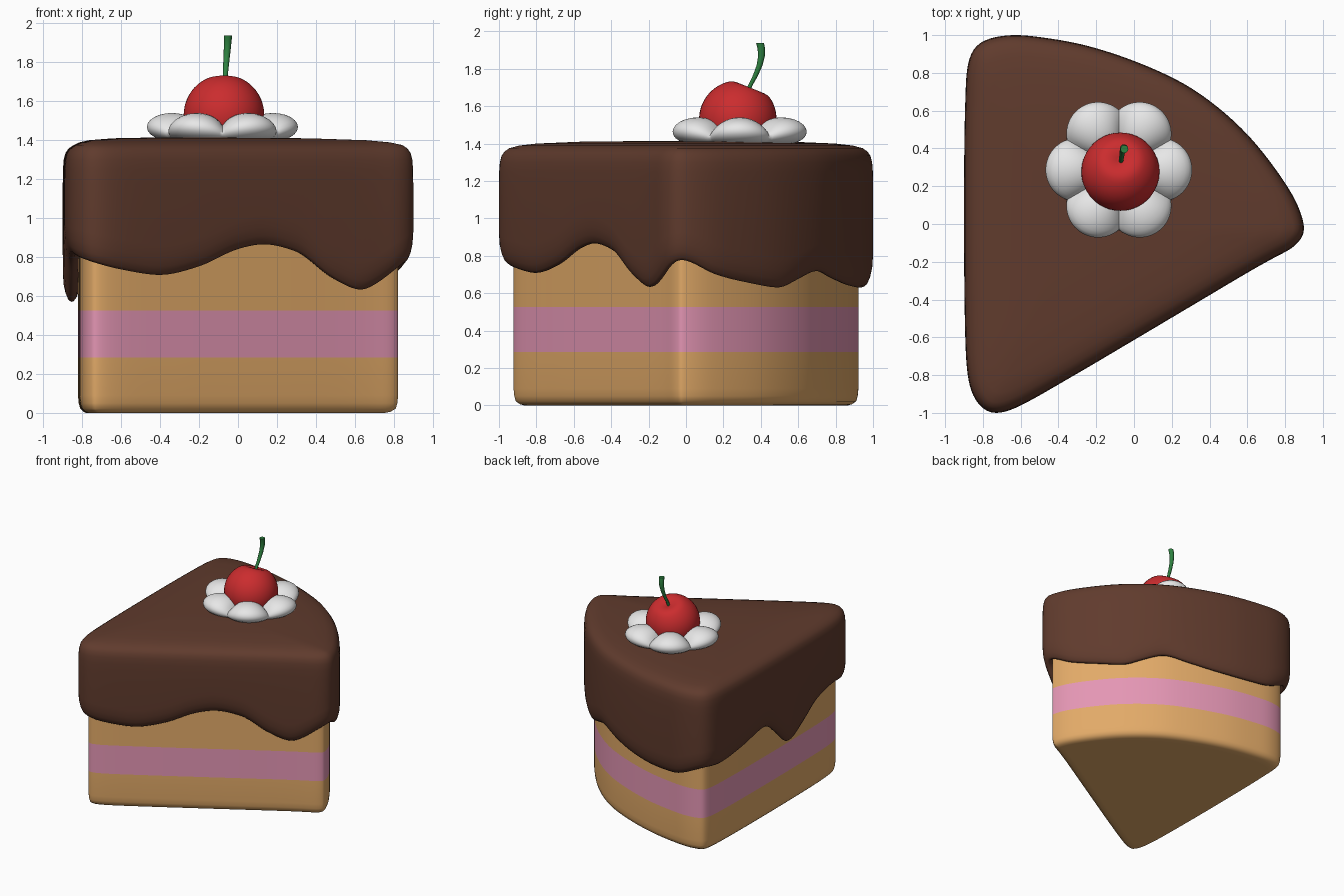
import bpy, bmesh, math
from mathutils import Vector, Matrix

if "Cube" in bpy.data.objects:
    bpy.data.objects.remove(bpy.data.objects["Cube"])


def material(name, r, g, b):
    lin = [((c / 255 + 0.055) / 1.055) ** 2.4 for c in (r, g, b)]
    m = bpy.data.materials.new(name)
    m.diffuse_color = (*lin, 1)
    m.use_nodes = True
    m.node_tree.nodes["Principled BSDF"].inputs["Base Color"].default_value = m.diffuse_color
    return m


chocolate = material("chocolate", 96, 59, 45)
sponge = material("sponge", 226, 170, 104)
pink = material("pink_filling", 228, 150, 180)
white = material("cream_white", 232, 232, 232)
red = material("cherry_red", 203, 44, 46)
green = material("stem_green", 46, 130, 64)


def finish(name, bm, mats, angle=60):
    bmesh.ops.recalc_face_normals(bm, faces=bm.faces)
    me = bpy.data.meshes.new(name)
    bm.to_mesh(me)
    bm.free()
    ob = bpy.data.objects.new(name, me)
    bpy.context.collection.objects.link(ob)
    for m in mats:
        me.materials.append(m)
    bpy.ops.object.select_all(action='DESELECT')
    ob.select_set(True)
    bpy.context.view_layer.objects.active = ob
    bpy.ops.object.shade_smooth_by_angle(angle=math.radians(angle))
    return ob


def loft(rings, cap_start=True, cap_end=True, loop=False):
    """Skin a row of equal closed rings."""
    bm = bmesh.new()
    vs = [[bm.verts.new(p) for p in ring] for ring in rings]
    n = len(vs[0])
    for a, b in zip(vs, vs[1:] + vs[:1] if loop else vs[1:]):
        for i in range(n):
            j = (i + 1) % n
            bm.faces.new((a[i], a[j], b[j], b[i]))
    if cap_start:
        bm.faces.new(vs[0])
    if cap_end:
        bm.faces.new(vs[-1])
    return bm


# Rounded wedge outline seen from above, counterclockwise
CORNERS = [(-.73, -.998), (-.6, -.955), (-.3, -.785), (0, -.608), (.3, -.43), (.6, -.252),
           (.75, -.168), (.825, -.13), (.875, -.085), (.9, -.015), (.825, .175), (.605, .468),
           (.345, .692), (.08, .832), (-.23, .94), (-.5, .991), (-.68, 1.0), (-.825, .957),
           (-.88, .85), (-.894, .65), (-.9, .3), (-.9, -.2), (-.894, -.6), (-.882, -.79),
           (-.855, -.9), (-.8, -.975)]


def catmull(a, b, c, d, t):
    return 0.5 * (2 * b + (c - a) * t + (2 * a - 5 * b + 4 * c - d) * t * t
                  + (3 * b - a - 3 * c + d) * t ** 3)


def make_outline(n):
    p = [Vector(c) for c in CORNERS]
    k = len(p)
    fine = [catmull(p[i - 1], p[i], p[(i + 1) % k], p[(i + 2) % k], t / 20)
            for i in range(k) for t in range(20)]
    fine.append(fine[0])
    dist = [0]
    for a, b in zip(fine, fine[1:]):
        dist.append(dist[-1] + (b - a).length)
    out, j = [], 0
    for i in range(n):
        s = dist[-1] * i / n
        while dist[j + 1] < s:
            j += 1
        out.append(fine[j].lerp(fine[j + 1], (s - dist[j]) / (dist[j + 1] - dist[j])))
    for _ in range(3):
        out = [out[i] * .5 + (out[i - 1] + out[(i + 1) % n]) * .25 for i in range(n)]
    xs, ys = [q.x for q in out], [q.y for q in out]
    return [Vector((-.9 + 1.8 * (q.x - min(xs)) / (max(xs) - min(xs)),
                    -1 + 2 * (q.y - min(ys)) / (max(ys) - min(ys)))) for q in out]


N = 220
outline = make_outline(N)
inward = []
for i in range(N):
    t = (outline[(i + 1) % N] - outline[i - 1]).normalized()
    inward.append(Vector((-t.y, t.x)))
for _ in range(3):
    inward = [(inward[i] * 2 + inward[i - 1] + inward[(i + 1) % N]).normalized()
              for i in range(N)]


def ring(inset, z, scale=1.0):
    """Outline moved inward; z is a number or one height per point."""
    mid = Vector((-.35, 0))
    res = []
    for i in range(N):
        p = mid + (outline[i] + inward[i] * inset - mid) * scale
        res.append((p.x, p.y, z[i] if isinstance(z, list) else z))
    return res


# Cake body with a pink filling band
bm = loft([ring(.1, 0, .9), ring(.1, 0, .96), ring(.1, .006, .985), ring(.09, .022),
           ring(.082, .05), ring(.078, .09), ring(.078, .285), ring(.078, .525),
           ring(.078, 1.25)])
for f in bm.faces:
    f.material_index = 1 if .285 < f.calc_center_median().z < .525 else 0
finish("cake_slice", bm, [sponge, pink])

# Height of the dripping icing edge along its lowest line: x, y, z
DRIPS = [(-.74, -.95, .775), (-.6, -.92, .735), (-.4, -.815, .708), (-.2, -.69, .75),
         (0, -.57, .845), (.125, -.495, .867), (.3, -.39, .83), (.5, -.285, .69),
         (.64, -.21, .63), (.75, -.14, .68), (.82, -.09, .75), (.86, -.015, .78),
         (.8, .16, .70), (.69, .34, .66), (.54, .51, .63), (.43, .61, .67),
         (.27, .71, .72), (.1, .8, .68), (-.17, .89, .64), (-.35, .94, .63),
         (-.55, .955, .635), (-.81, .9, .73), (-.86, .75, .72), (-.86, .5, .75),
         (-.86, .19, .81), (-.86, .03, .71), (-.86, -.12, .565), (-.86, -.33, .66),
         (-.86, -.53, .78), (-.85, -.75, .82), (-.81, -.88, .80)]
edge = [outline[i] + inward[i] * .042 for i in range(N)]
keys = sorted((min(range(N), key=lambda i: (edge[i] - Vector((x, y))).length), z)
              for x, y, z in DRIPS)
m = len(keys)
spans = [(keys[(k + 1) % m][0] - keys[k][0]) % N for k in range(m)]
steps = [(keys[(k + 1) % m][1] - keys[k][1]) / spans[k] for k in range(m)]
slopes = [2 * a * b / (a + b) if a * b > 0 else 0 for a, b in zip(steps[-1:] + steps, steps)]
drip = [0.0] * N
for k in range(m):
    z0, z1, w = keys[k][1], keys[(k + 1) % m][1], spans[k]
    for s in range(w):
        t = s / w
        drip[(keys[k][0] + s) % N] = (z0 + (z1 - z0) * t * t * (3 - 2 * t)
                                      + slopes[k] * w * t * (1 - t) ** 2
                                      - slopes[(k + 1) % m] * w * t * t * (1 - t))
for _ in range(2):
    drip = [drip[i] * .5 + (drip[i - 1] + drip[(i + 1) % N]) * .25 for i in range(N)]

# Icing: inner lip, rounded drip edge, wall, rounded top
lip = [(.1, .16), (.088, .08), (.072, .025), (.055, .003), (.042, 0), (.028, .012),
       (.014, .045), (.004, .09), (0, .15)]
rings = [ring(d, [z + up for z in drip]) for d, up in lip]
rings += [ring(0, 1.18), ring(.001, 1.25), ring(.005, 1.3), ring(.014, 1.335), ring(.03, 1.358),
          ring(.055, 1.375), ring(.06, 1.389, .95), ring(.06, 1.4, .85),
          ring(.06, 1.41, .6), ring(.06, 1.414, .2)]
finish("chocolate_icing", loft(rings, cap_start=False), [chocolate], 80)

# Cream ring with six puffed lobes, lower in the valleys between them
rings = []
for k in range(144):
    a = math.radians(k * 2.5)
    phi = (a + math.pi / 6) % (math.pi / 3) - math.pi / 6
    outer = .22 * math.cos(phi) + math.sqrt(.168 ** 2 - (.22 * math.sin(phi)) ** 2)
    half = .072 * math.sqrt(1 - (phi / math.radians(36)) ** 2)
    mid, rad = (outer + .13) / 2, (outer - .13) / 2
    section = []
    for s in range(24):
        b = s * math.pi / 12
        r = mid + rad * math.cos(b)
        section.append((-.08 + r * math.cos(a), .287 + r * math.sin(a),
                        1.396 + half * (1 + math.sin(b))))
    rings.append(section)
finish("cream_lobes", loft(rings, False, False, loop=True), [white], 80)

# Cherry with a dimple, leaning backward
bm = bmesh.new()
bmesh.ops.create_uvsphere(bm, u_segments=40, v_segments=32, radius=.207)
for v in bm.verts:
    rho = math.hypot(v.co.x, v.co.y)
    if v.co.z > 0 and rho < .12:
        v.co.z -= .05 * (1 - rho / .12) ** 1.5
bm.transform(Matrix.Translation((-.072, .277, 1.53)) @ Matrix.Rotation(math.radians(-22), 4, 'X'))
finish("cherry", bm, [red])

# Curved stem, thicker at its tip
STEM = [(-.07, .325, 1.66, .012), (-.067, .343, 1.71, .012), (-.063, .372, 1.765, .014),
        (-.059, .394, 1.82, .016), (-.055, .404, 1.87, .018), (-.053, .402, 1.91, .02),
        (-.051, .396, 1.937, .021)]
bm = loft([[(x + r * math.cos(a * math.pi / 6), y + r * math.sin(a * math.pi / 6), z)
            for a in range(12)] for x, y, z, r in STEM])
finish("cherry_stem", bm, [green])
